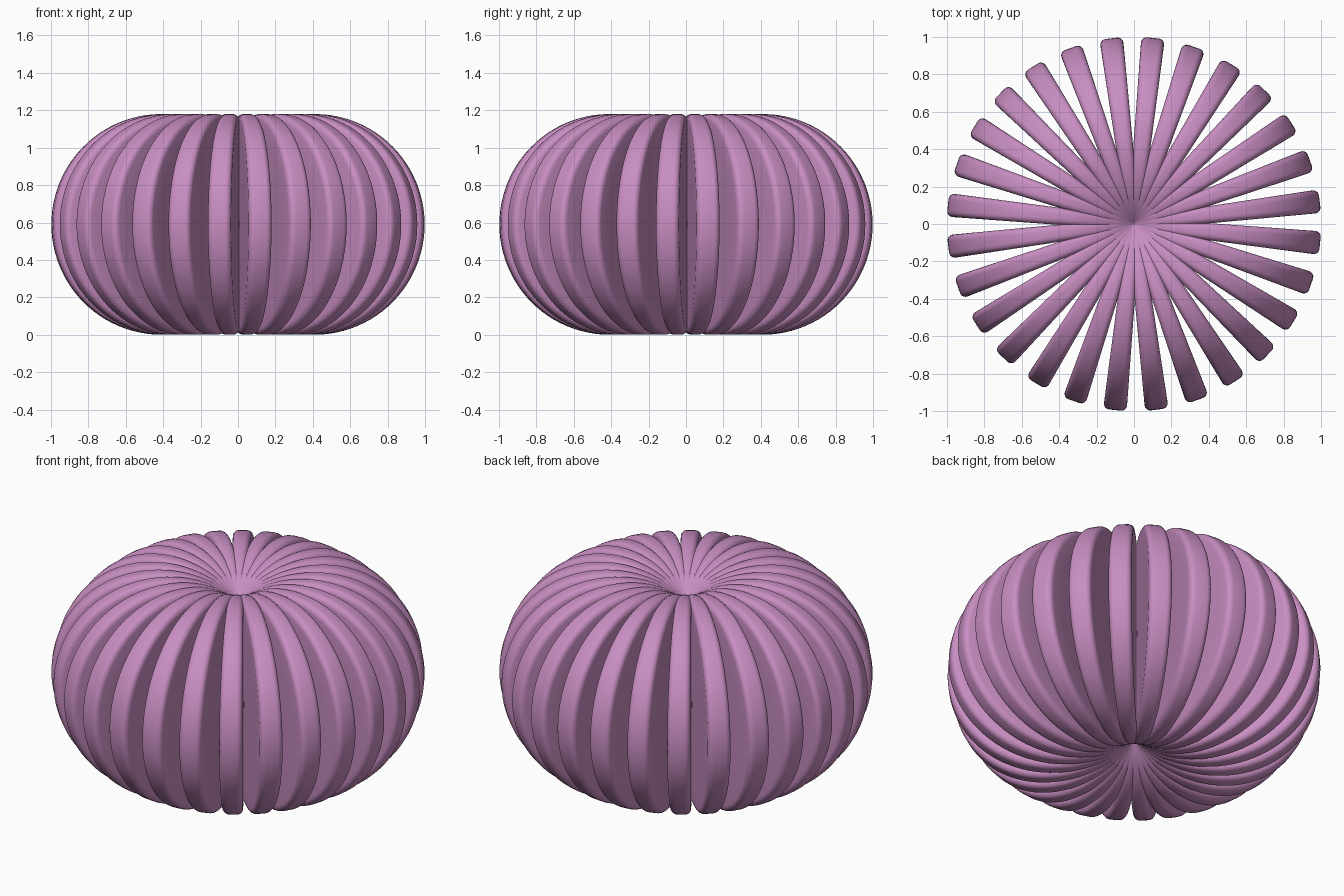
import bpy, bmesh, math

if "Cube" in bpy.data.objects:
    bpy.data.objects.remove(bpy.data.objects["Cube"])

COUNT = 28            # ribs around the pouf
RING, TUBE = 0.41, 0.59   # each rib is a round slab centred off the axis
BEVEL = 0.032
START = math.radians(7.0)

mat = bpy.data.materials.new("mauve")
mat.diffuse_color = (0.58, 0.27, 0.54, 1)
mat.use_nodes = True
mat.node_tree.nodes["Principled BSDF"].inputs["Base Color"].default_value = mat.diffuse_color


def half_width(r):
    # ribs narrow towards the axis
    return (0.068 + 0.058 * max(r, 0)) / 2


def section():
    # half cross-section as (depth below surface, inset from side wall, on-axis factor)
    pts = [(TUBE * 0.97, 0), (TUBE * 0.5, 0), (0.12, 0)]
    for i in range(6):
        a = math.radians(90 * i / 5)
        pts.append((BEVEL * (1 - math.sin(a)), BEVEL * (1 - math.cos(a))))
    return pts


def rib_mesh():
    bm = bmesh.new()
    end = math.acos((0.003 - RING) / TUBE)   # arc stops just short of the axis
    steps = 72
    half = section()
    rows = []
    for i in range(steps + 1):
        t = -end + 2 * end * i / steps
        row = []
        for side in (1, -1):
            for depth, inset in (half if side == 1 else reversed(half)):
                rad = TUBE - depth
                r = RING + rad * math.cos(t)
                z = TUBE + rad * math.sin(t)
                row.append(bm.verts.new((r, side * (half_width(r) - inset), z)))
        rows.append(row)
    for a, b in zip(rows, rows[1:]):
        for j in range(len(a) - 1):
            bm.faces.new((a[j], a[j + 1], b[j + 1], b[j]))
    bmesh.ops.recalc_face_normals(bm, faces=bm.faces)
    # outward check on the outermost face
    bm.faces.ensure_lookup_table()
    outer = max(bm.faces, key=lambda f: f.calc_center_median().x)
    if outer.normal.x < 0:
        bmesh.ops.reverse_faces(bm, faces=bm.faces)
    for f in bm.faces:
        f.smooth = True
    me = bpy.data.meshes.new("rib")
    bm.to_mesh(me)
    bm.free()
    me.materials.append(mat)
    return me


# ring of ribs sharing one mesh
mesh = rib_mesh()
for k in range(COUNT):
    rib = bpy.data.objects.new(f"rib_{k + 1:02d}", mesh)
    rib.rotation_euler.z = START + 2 * math.pi * k / COUNT
    bpy.context.collection.objects.link(rib)
